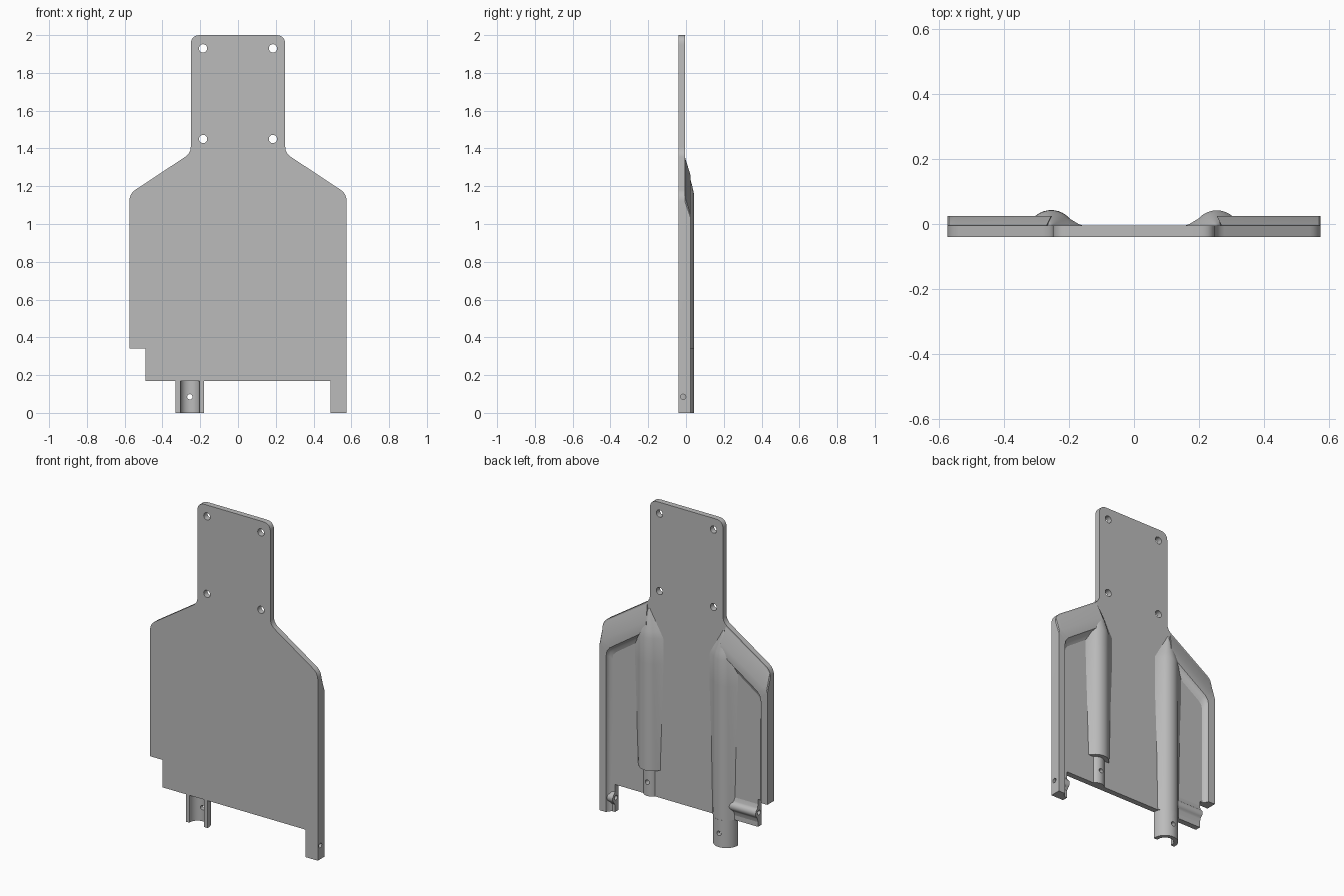
import bpy, bmesh
from math import sin, cos, pi, radians
from mathutils import Vector

if "Cube" in bpy.data.objects:
    bpy.data.objects.remove(bpy.data.objects["Cube"], do_unlink=True)

grey = bpy.data.materials.new("plain_grey")
grey.use_nodes = True
GREY = (0.5, 0.5, 0.5, 1)
grey.diffuse_color = GREY
grey.node_tree.nodes["Principled BSDF"].inputs["Base Color"].default_value = GREY

FRONT, BACK = -0.04, -0.005   # plate faces
TUBE_X, TUBE_Y, TUBE_R, BORE_R = 0.255, -0.032, 0.075, 0.05
LAP = 0.17                    # length of the interlocking ends


def loft(name, sections):
    """Skin closed sections of equal length and cap both ends."""
    bm = bmesh.new()
    rings = [[bm.verts.new(p) for p in s] for s in sections]
    n = len(rings[0])
    for a, b in zip(rings, rings[1:]):
        for i in range(n):
            j = (i + 1) % n
            bm.faces.new((a[i], a[j], b[j], b[i]))
    bm.faces.new(rings[0])
    bm.faces.new(rings[-1])
    bmesh.ops.recalc_face_normals(bm, faces=bm.faces)
    mesh = bpy.data.meshes.new(name)
    bm.to_mesh(mesh)
    bm.free()
    mesh.materials.append(grey)
    obj = bpy.data.objects.new(name, mesh)
    bpy.context.scene.collection.objects.link(obj)
    return obj


def rounded(corners, steps=6):
    """Outline from (x, z, radius) corners."""
    out = []
    for i, (x, z, r) in enumerate(corners):
        p = Vector((x, z))
        if r == 0:
            out.append(p)
            continue
        a = p + (Vector(corners[i - 1][:2]) - p).normalized() * r
        b = p + (Vector(corners[(i + 1) % len(corners)][:2]) - p).normalized() * r
        for k in range(steps + 1):
            t = k / steps
            out.append(a * (1 - t) ** 2 + p * 2 * t * (1 - t) + b * t * t)
    return out


def arc(r, n=20):
    return [(-r * cos(pi * i / n), r * sin(pi * i / n)) for i in range(n + 1)]


def drill(objs, start, axis, length, r):
    """Cut a round hole through the given parts."""
    ring = [(r * cos(k * pi / 12), r * sin(k * pi / 12)) for k in range(24)]
    s = Vector(start)
    ends = []
    for d in (0, length):
        ends.append([s + (Vector((d, a, b)) if axis == "x" else Vector((a, d, b))) for a, b in ring])
    cutter = loft("hole_cutter", ends)
    cutter.hide_render = True
    for obj in objs:
        mod = obj.modifiers.new("hole", "BOOLEAN")
        mod.operation, mod.solver, mod.object = "DIFFERENCE", "EXACT", cutter
        bpy.context.view_layer.update()
        dg = bpy.context.evaluated_depsgraph_get()
        mesh = bpy.data.meshes.new_from_object(obj.evaluated_get(dg))
        obj.modifiers.clear()
        obj.data = mesh
    bpy.data.objects.remove(cutter, do_unlink=True)


# Flat plate with neck, shoulders, notch and leg
outline = rounded([
    (-0.25, 2, .05), (0.25, 2, .05), (0.25, 1.375, .035), (0.575, 1.16, .04),
    (0.575, 0, 0), (0.49, 0, 0), (0.49, LAP, 0), (-0.49, LAP, 0), (-0.49, 2 * LAP, 0),
    (-0.575, 2 * LAP, 0), (-0.575, 1.16, .04), (-0.25, 1.375, .035)])
plate = loft("plate", [[(x, y, z) for x, z in outline] for y in (FRONT, BACK)])
for x in (-0.185, 0.185):
    for z in (1.45, 1.93):
        drill([plate], (x, -0.1, z), "y", 0.2, 0.022)


# Raised rim along the outer edge and shoulder of each wing
def rim(name, side, bottom):
    base, top = BACK - 0.001, 0.025
    stations = [  # outer foot, outer top, inner top, inner foot as (x, z)
        [(.575, bottom), (.575, bottom), (.53, bottom), (.505, bottom)],
        [(.575, 1.12), (.575, 1.03), (.53, .97), (.505, .94)],
        [(.57, 1.145), (.57, 1.045), (.524, 1.0), (.5, .97)],
        [(.545, 1.175), (.55, 1.06), (.505, 1.025), (.482, .99)],
        [(.27, 1.355), (.255, 1.255), (.255, 1.195), (.255, 1.145)]]
    sections = []
    for a, b, c, d in stations:
        c, d = Vector(c), Vector(d)
        cove = [(d + (c - d) * t, top + (base - top) * (1 - t) ** 0.5) for t in (1, .85, .6, .3, 0)]
        pts = [(a, base), (b, top)] + cove
        sections.append([(side * p[0], y, p[1]) for p, y in pts])
    return loft(name, sections)


left_rim = rim("left_rim", 1, 0)
right_rim = rim("right_rim", -1, 2 * LAP)


# Half-round tubes with flared feet and pointed upper ends
def tube(name, cx, bottom):
    def section(z, s, foot):
        pts = [(-foot, 0), (-.5 * foot - .034, .006)]
        for k in range(13):
            a = radians(138 - 8 * k)
            pts.append((TUBE_R * cos(a), TUBE_Y - BACK + TUBE_R * sin(a)))
        pts += [(.5 * foot + .034, .006), (foot, 0)]
        return [(cx + s * dx, BACK - 0.001 + s * dy, z) for dx, dy in pts]
    rows = [(bottom, 1, .076), (0.6, 1, .085), (1.0, 1, .1), (1.16, 1, .1),
            (1.2, .82, .095), (1.25, .54, .09), (1.3, .24, .08), (1.33, .03, .076)]
    return loft(name, [section(*r) for r in rows])


left_tube = tube("left_tube", TUBE_X, 2 * LAP)
right_tube = tube("right_tube", -TUBE_X, LAP)

# Socket: open half pipe below the right tube
shell = ([(-TUBE_R, FRONT - TUBE_Y)] + arc(TUBE_R) + [(TUBE_R, FRONT - TUBE_Y), (BORE_R, FRONT - TUBE_Y)]
         + arc(BORE_R)[::-1] + [(-BORE_R, FRONT - TUBE_Y)])
socket = loft("tube_socket", [[(x - TUBE_X, y + TUBE_Y, z) for x, y in shell] for z in (0, LAP)])
drill([socket], (-TUBE_X, -0.1, LAP / 2), "y", 0.3, 0.014)

# Peg: thinner half round below the left tube
peg = loft("tube_peg", [[(x + TUBE_X, y + TUBE_Y, z) for x, y in arc(BORE_R - .002)] for z in (LAP, 2 * LAP + .01)])
drill([peg, plate], (TUBE_X, -0.025, 1.5 * LAP), "y", 0.2, 0.014)


# Cross ridges that carry the side screws
def ridge(name, x0, x1, zc, foot):
    pts = [(-foot, BACK - .001), (-.034, .0)]
    pts += [(-.03 * cos(radians(a)), -.011 + .03 * sin(radians(a))) for a in range(30, 151, 15)]
    pts += [(.034, .0), (foot, BACK - .001)]
    return loft(name, [[(x, y, zc + dz) for dz, y in pts] for x in (x0, x1)])


cross_ridge = ridge("cross_ridge", -0.49, -0.28, 1.5 * LAP, 0.06)
leg_boss = ridge("leg_boss", 0.49, 0.54, LAP / 2, 0.04)
drill([plate, cross_ridge], (-0.56, -0.015, 1.5 * LAP), "x", 0.15, 0.014)
drill([plate, left_rim, leg_boss], (0.45, -0.015, LAP / 2), "x", 0.2, 0.014)

# Smooth curved surfaces, keep edges crisp
bpy.ops.object.select_all(action="DESELECT")
for obj in (plate, left_rim, right_rim, left_tube, right_tube, socket, peg, cross_ridge, leg_boss):
    obj.select_set(True)
bpy.context.view_layer.objects.active = plate
bpy.ops.object.shade_smooth_by_angle(angle=radians(28))
